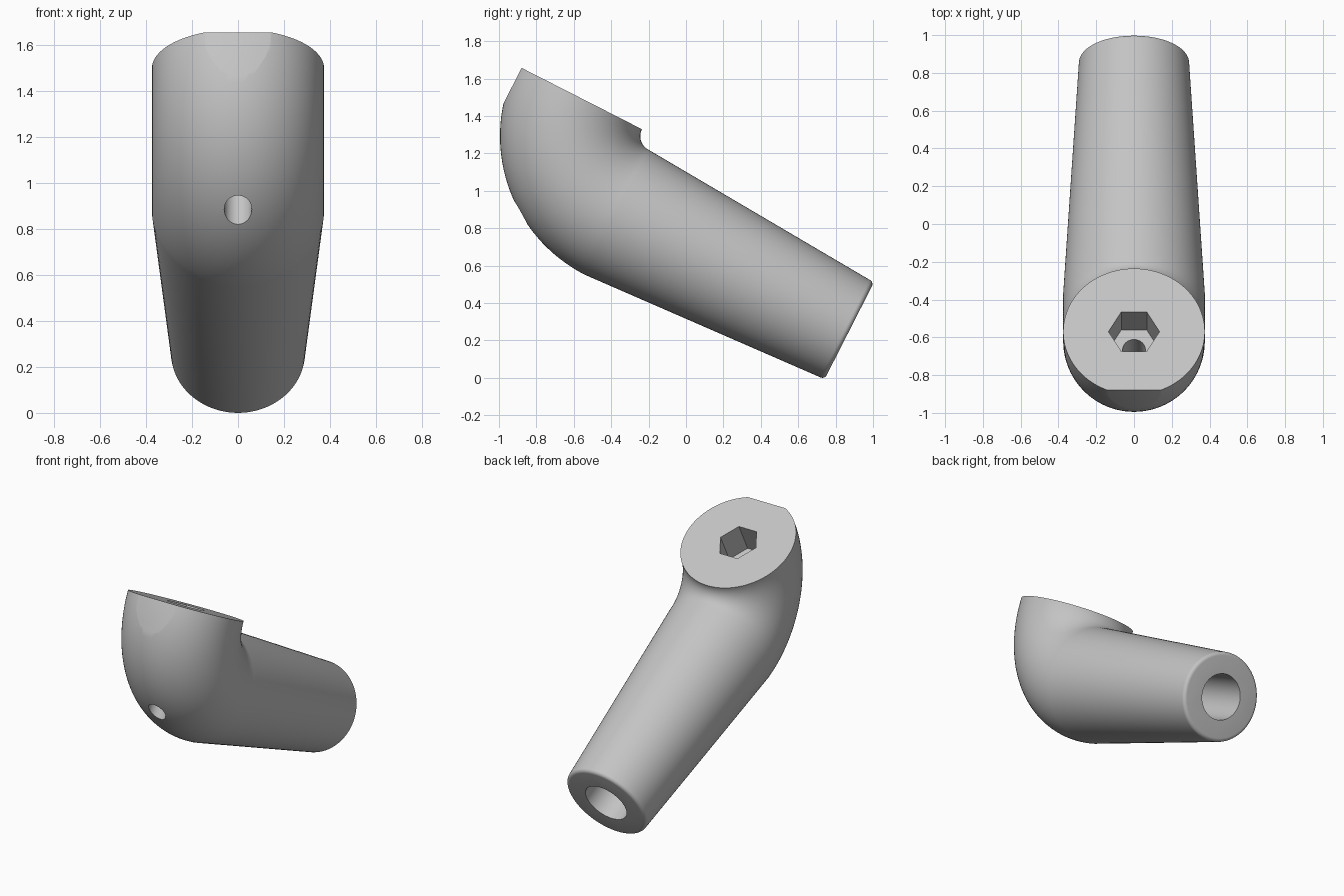
import bpy, bmesh
from math import sin, cos, pi, radians
from mathutils import Matrix, Vector

cube = bpy.data.objects.get("Cube")
if cube:
    bpy.data.objects.remove(cube)

SIDES = 96
BEND = 0.457      # elbow centreline radius
HEAD = 0.375      # elbow tube radius
TIP = 0.292       # cone radius at the free end
LENGTH = 1.395    # cone length
FILLET = 0.025
# Local frame: y runs down the cone, z is the normal of the mounting face
FRAME = Matrix.Translation((0, -0.37, 0.885)) @ Matrix.Rotation(radians(-27), 4, "X")

grey = bpy.data.materials.new("plain grey")
grey.use_nodes = True
colour = (0.55, 0.55, 0.55, 1)
grey.diffuse_color = colour
grey.node_tree.nodes["Principled BSDF"].inputs["Base Color"].default_value = colour


def make_object(name, bm):
    bmesh.ops.recalc_face_normals(bm, faces=bm.faces)
    mesh = bpy.data.meshes.new(name)
    bm.to_mesh(mesh)
    bm.free()
    mesh.materials.append(grey)
    obj = bpy.data.objects.new(name, mesh)
    bpy.context.collection.objects.link(obj)
    obj.matrix_world = FRAME
    return obj


def prism(name, sides, radius, depth, matrix):
    bm = bmesh.new()
    bmesh.ops.create_cone(bm, cap_ends=True, segments=sides, radius1=radius,
                          radius2=radius, depth=depth, matrix=matrix)
    return make_object(name, bm)


# Sections of the body: y, z, tilt, radius
sections = []
for i in range(7):
    a = pi / 2 * i / 6
    sections.append((LENGTH - FILLET * (1 - sin(a)), 0, 0, TIP - FILLET * (1 - cos(a))))
sections = [(LENGTH - FILLET * (1 - cos(pi / 2 * i / 6)), 0, 0,
             TIP - FILLET * (1 - sin(pi / 2 * i / 6))) for i in range(7)]
for i in range(33):
    t = pi / 2 * i / 32
    sections.append((-BEND * sin(t), BEND * (1 - cos(t)), t, HEAD))

# Tapered leg and quarter-turn elbow as one skin
bm = bmesh.new()
rings = []
for y, z, t, r in sections:
    out = Vector((0, sin(t), cos(t)))
    rings.append([bm.verts.new(Vector((r * cos(a), y, z)) + out * r * sin(a))
                  for a in (2 * pi * k / SIDES for k in range(SIDES))])
for low, high in zip(rings, rings[1:]):
    for k in range(SIDES):
        n = (k + 1) % SIDES
        bm.faces.new((low[k], low[n], high[n], high[k]))
bm.faces.new(rings[0])
bm.faces.new(rings[-1])
body = make_object("angled_foot", bm)

# Cutters: hex socket, screw hole, bore in the leg end, flat on the outer side
up = Matrix.Translation((0, -BEND, BEND))
along = Matrix.Translation((0, LENGTH, 0)) @ Matrix.Rotation(pi / 2, 4, "X")
flat = bmesh.new()
bmesh.ops.create_cube(flat, size=1, matrix=Matrix.Translation((0, -1.304, BEND)))
# A hexagon with corners pointing to both sides
hex_turn = Matrix.Rotation(pi / 2, 4, "Z")
cutters = [
    prism("hex_cutter", 6, 0.135, 0.42, up @ hex_turn),
    prism("screw_hole_cutter", 48, 0.06, 3, up),
    prism("bore_cutter", 64, 0.15, 1.6, along),
    make_object("flat_cutter", flat),
]
for cutter in cutters:
    cutter.hide_render = True
    mod = body.modifiers.new(cutter.name, "BOOLEAN")
    mod.operation = "DIFFERENCE"
    mod.solver = "EXACT"
    mod.object = cutter

# Bake the cuts, then remove the cutters
bpy.context.view_layer.update()
graph = bpy.context.evaluated_depsgraph_get()
baked = bpy.data.meshes.new_from_object(body.evaluated_get(graph))
body.modifiers.clear()
body.data = baked
for cutter in cutters:
    bpy.data.objects.remove(cutter)

bpy.ops.object.select_all(action="DESELECT")
body.select_set(True)
bpy.context.view_layer.objects.active = body
bpy.ops.object.shade_smooth_by_angle(angle=radians(30))
